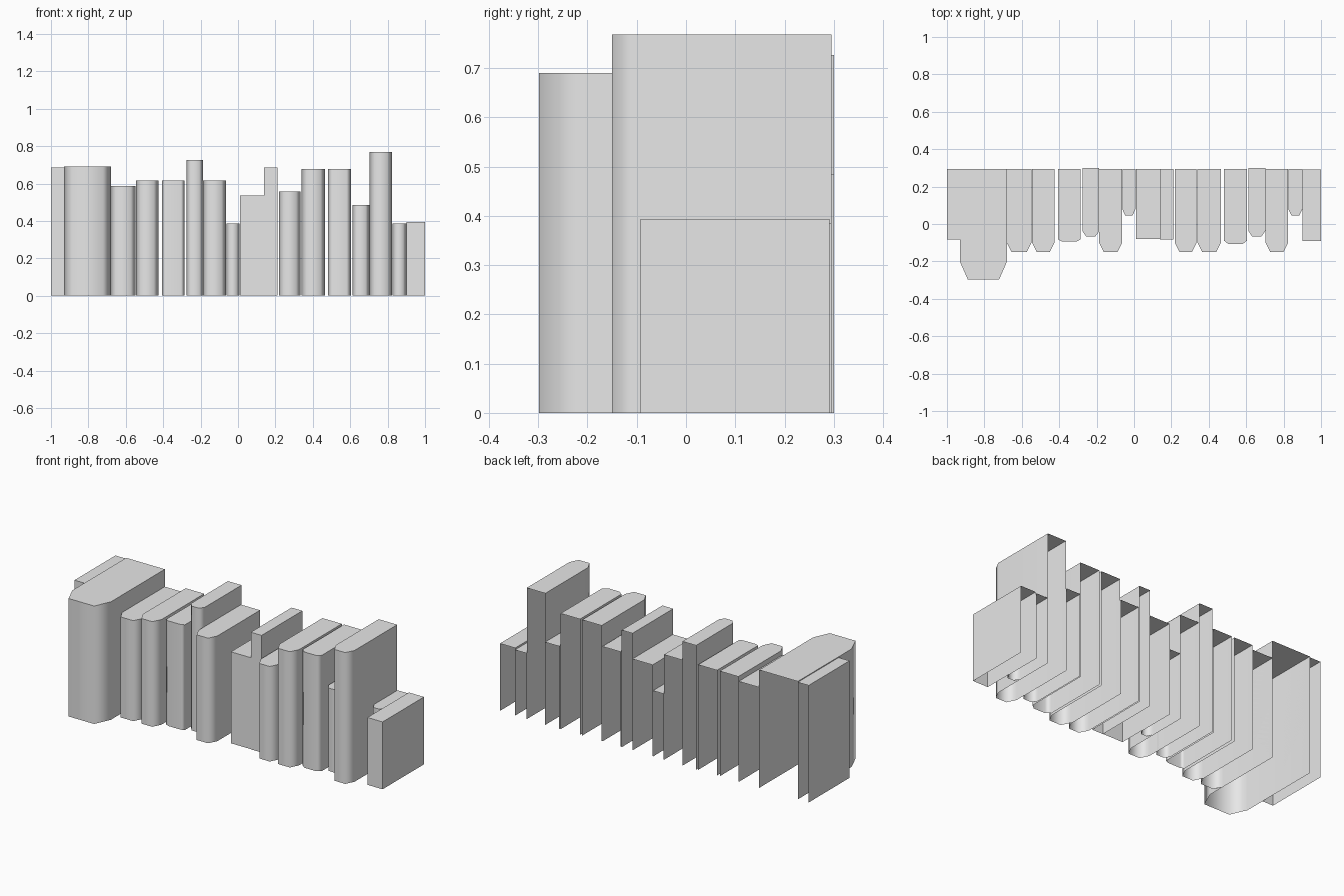
import bpy
import bmesh
import math

default_cube = bpy.data.objects.get("Cube")
if default_cube:
    bpy.data.objects.remove(default_cube, do_unlink=True)


def make_material(name, value):
    material = bpy.data.materials.new(name)
    color = (value, value, value, 1)
    material.use_nodes = True
    material.diffuse_color = color
    material.node_tree.nodes["Principled BSDF"].inputs["Base Color"].default_value = color
    return material


grey = make_material("plain grey", 0.8)


def build_shell(name, outline, height):
    """Extrude an open outline upwards and cap its top; back and bottom stay open."""
    bm = bmesh.new()
    low = [bm.verts.new((x, y, 0)) for x, y in outline]
    high = [bm.verts.new((x, y, height)) for x, y in outline]
    for i in range(len(outline) - 1):
        bm.faces.new((low[i], low[i + 1], high[i + 1], high[i]))
    bm.faces.new(high)
    mesh = bpy.data.meshes.new(name)
    bm.to_mesh(mesh)
    bm.free()
    mesh.materials.append(grey)
    book = bpy.data.objects.new(name, mesh)
    bpy.context.collection.objects.link(book)
    return book


def flat_book(name, left, right, height, front, back=0.295):
    """Book with a square spine."""
    outline = [(left, back), (left, front), (right, front), (right, back)]
    return build_shell(name, outline, height)


def rounded_book(name, left, right, height, front=-0.15, depth=0.05, inset=0.025, back=0.295):
    """Book with a bevelled, softly shaded spine."""
    shoulder = front + depth
    outline = [(left, back), (left, shoulder), (left + inset, front),
               (right - inset, front), (right, shoulder), (right, back)]
    book = build_shell(name, outline, height)
    bpy.ops.object.select_all(action="DESELECT")
    book.select_set(True)
    bpy.context.view_layer.objects.active = book
    bpy.ops.object.shade_smooth_by_angle(angle=math.radians(70))
    # Keep the covers flat and blend only across the bevels
    weighted = book.modifiers.new("flat covers", "WEIGHTED_NORMAL")
    weighted.keep_sharp = True
    return book


# Left end of the row: thin volume and the big thick one
flat_book("end_book_thin", -1, -0.93, 0.685, front=-0.083)
rounded_book("thick_book", -0.93, -0.68, 0.69, front=-0.298, depth=0.095, inset=0.042)

# Medium books
rounded_book("medium_book_a", -0.68, -0.548, 0.588)
rounded_book("medium_book_b", -0.545, -0.425, 0.615)
rounded_book("shallow_book_a", -0.407, -0.285, 0.615, front=-0.093, depth=0.01, inset=0.02)
rounded_book("tall_slim_book", -0.275, -0.187, 0.727, front=-0.067, depth=0.027, inset=0.02, back=0.3)
rounded_book("medium_book_c", -0.187, -0.064, 0.615)

# Centre: small book and two square ones
rounded_book("small_book_a", -0.062, 0.007, 0.385, front=0.045, depth=0.033, inset=0.015)
flat_book("square_book_low", 0.01, 0.14, 0.535, front=-0.08)
flat_book("square_book_tall", 0.14, 0.21, 0.685, front=-0.082)

# Right half of the row
rounded_book("medium_book_d", 0.218, 0.335, 0.556)
rounded_book("medium_book_e", 0.34, 0.465, 0.677)
rounded_book("shallow_book_b", 0.48, 0.605, 0.677, front=-0.108, depth=0.02, inset=0.025)
rounded_book("short_slim_book", 0.612, 0.702, 0.485, front=-0.067, depth=0.03, inset=0.02, back=0.3)
rounded_book("tallest_book", 0.704, 0.824, 0.768)
rounded_book("small_book_b", 0.826, 0.9, 0.385, front=0.045, depth=0.033, inset=0.017)
flat_book("end_book_short", 0.902, 1, 0.394, front=-0.092, back=0.291)
